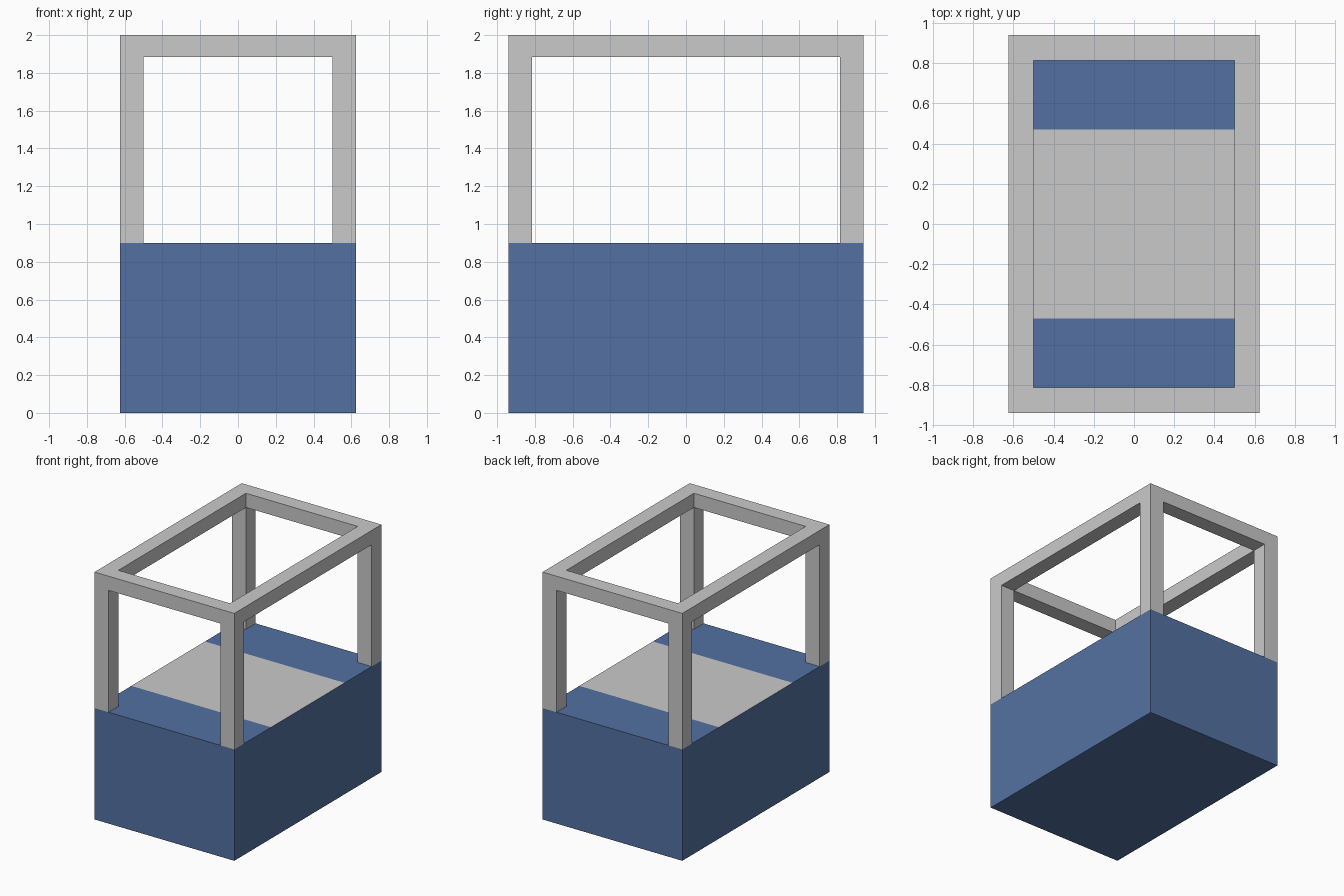
import bpy
import bmesh

cube = bpy.data.objects.get("Cube")
if cube:
    bpy.data.objects.remove(cube, do_unlink=True)

HALF_X, HALF_Y = 0.625, 0.94
BODY_TOP, RIM_BOTTOM, TOP = 0.9, 1.885, 2.0
POST_X, POST_Y = 0.5, 0.815   # inner faces of the posts
BAND_Y = 0.47                 # half length of the pale deck panel


def make_material(name, color):
    mat = bpy.data.materials.new(name)
    mat.use_nodes = True
    mat.diffuse_color = color
    mat.node_tree.nodes["Principled BSDF"].inputs["Base Color"].default_value = color
    return mat


def make_object(name, bm, materials):
    bmesh.ops.recalc_face_normals(bm, faces=bm.faces)
    mesh = bpy.data.meshes.new(name)
    bm.to_mesh(mesh)
    bm.free()
    for mat in materials:
        mesh.materials.append(mat)
    obj = bpy.data.objects.new(name, mesh)
    bpy.context.collection.objects.link(obj)
    return obj


blue = make_material("blue", (0.088, 0.166, 0.36, 1))
grey = make_material("light grey", (0.59, 0.59, 0.59, 1))

# Solid base, with a pale panel across the middle of its top
bm = bmesh.new()
bmesh.ops.create_cube(bm, size=1)
for v in bm.verts:
    v.co.x *= 2 * HALF_X
    v.co.y *= 2 * HALF_Y
    v.co.z = (v.co.z + 0.5) * BODY_TOP
top_face = max(bm.faces, key=lambda f: f.calc_center_median().z)
for y in (-BAND_Y, BAND_Y):
    bmesh.ops.bisect_plane(bm, geom=bm.verts[:] + bm.edges[:] + bm.faces[:],
                           plane_co=(0, y, 0), plane_no=(0, 1, 0))
for f in bm.faces:
    c = f.calc_center_median()
    if c.z > BODY_TOP - 0.001 and abs(c.y) < BAND_Y:
        f.material_index = 1
make_object("base", bm, [blue, grey])

# Open frame: a rectangular rim with a post drawn down from each corner
bm = bmesh.new()
xs = (-HALF_X, -POST_X, POST_X, HALF_X)
ys = (-HALF_Y, -POST_Y, POST_Y, HALF_Y)
grid = [[bm.verts.new((x, y, RIM_BOTTOM)) for y in ys] for x in xs]
corners = []
for i in range(3):
    for j in range(3):
        if i == 1 and j == 1:
            continue
        face = bm.faces.new((grid[i][j], grid[i][j + 1],
                             grid[i + 1][j + 1], grid[i + 1][j]))
        if i != 1 and j != 1:
            corners.append(face)
for v in [v for column in grid for v in column if not v.link_faces]:
    bm.verts.remove(v)
rim = bmesh.ops.extrude_face_region(bm, geom=bm.faces[:], use_keep_orig=True)
for v in rim["geom"]:
    if isinstance(v, bmesh.types.BMVert):
        v.co.z = TOP
posts = bmesh.ops.extrude_discrete_faces(bm, faces=corners)
for f in posts["faces"]:
    for v in f.verts:
        v.co.z = BODY_TOP
make_object("open_frame", bm, [grey])
